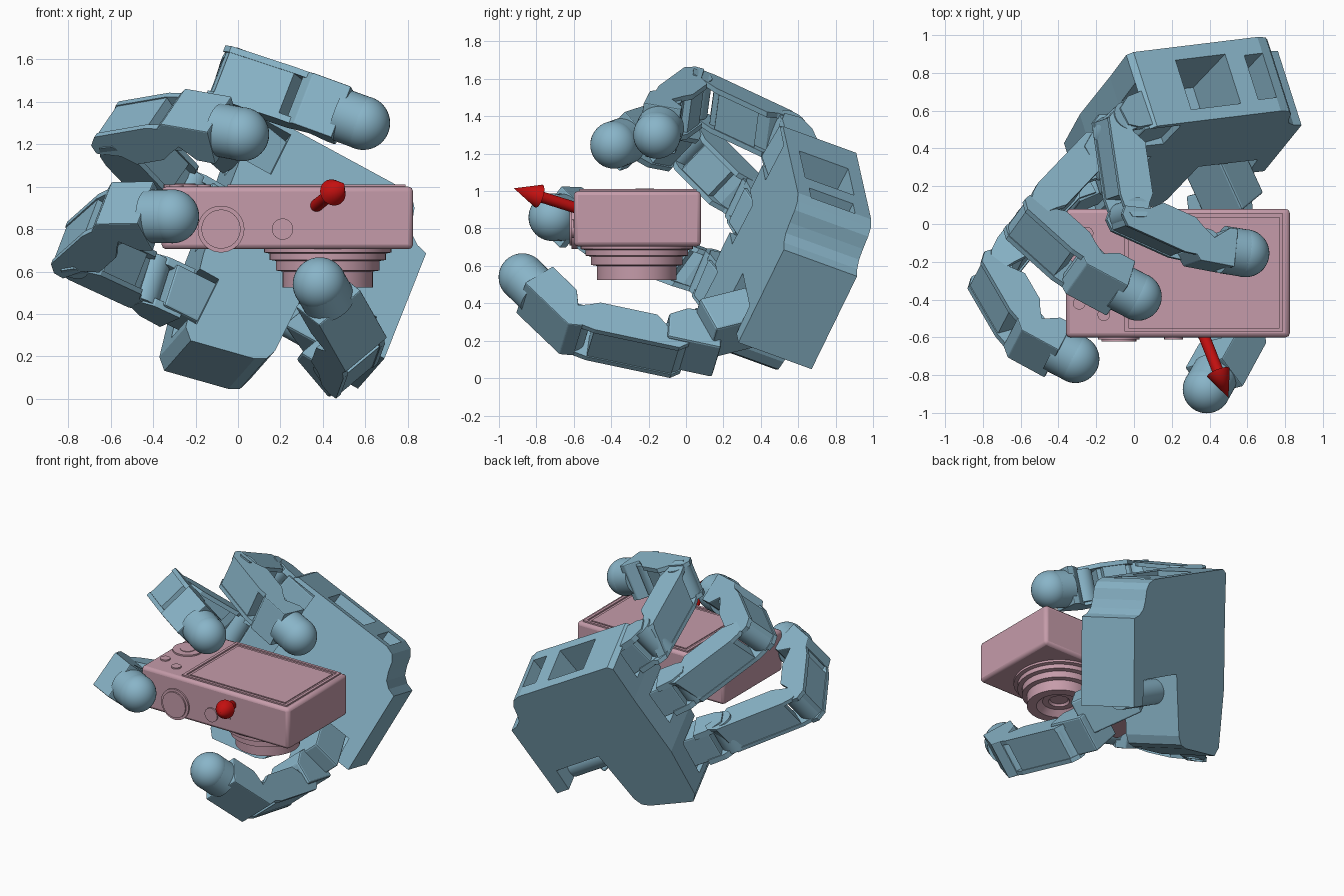
import bpy, bmesh
from math import pi
from mathutils import Vector as V, Matrix

if "Cube" in bpy.data.objects:
    bpy.data.objects.remove(bpy.data.objects["Cube"])


def material(name, rgb):
    m = bpy.data.materials.new(name)
    m.diffuse_color = (*rgb, 1)
    m.use_nodes = True
    m.node_tree.nodes["Principled BSDF"].inputs["Base Color"].default_value = m.diffuse_color
    return m


BLUE = material("blue", (0.25, 0.46, 0.58))
PINK = material("pink", (0.56, 0.33, 0.40))
RED = material("red", (0.55, 0.005, 0.005))


def finish(name, bm, mat, bevel=0.0, smooth=True):
    bmesh.ops.recalc_face_normals(bm, faces=bm.faces)
    me = bpy.data.meshes.new(name)
    bm.to_mesh(me)
    bm.free()
    ob = bpy.data.objects.new(name, me)
    bpy.context.collection.objects.link(ob)
    me.materials.append(mat)
    if bevel:
        b = ob.modifiers.new("bevel", 'BEVEL')
        b.width, b.segments, b.limit_method = bevel, 2, 'ANGLE'
    if smooth:
        bpy.ops.object.select_all(action='DESELECT')
        ob.select_set(True)
        bpy.context.view_layer.objects.active = ob
        bpy.ops.object.shade_smooth_by_angle(angle=0.6)
    return ob


def prism(name, o, a, b, c, pts, c0, c1, mat, bevel=0.0, smooth=False):
    """Extrude a profile given in axes a, b along axis c from c0 to c1."""
    bm = bmesh.new()
    lo = [bm.verts.new(o + a * p + b * q + c * c0) for p, q in pts]
    hi = [bm.verts.new(o + a * p + b * q + c * c1) for p, q in pts]
    bm.faces.new(lo)
    bm.faces.new(hi)
    for i in range(len(pts)):
        j = (i + 1) % len(pts)
        bm.faces.new((lo[i], lo[j], hi[j], hi[i]))
    return finish(name, bm, mat, bevel, smooth)


def rect(p0, p1, q0, q1):
    return [(p0, q0), (p1, q0), (p1, q1), (p0, q1)]


def rod(name, p, q, r1, mat, r2=None):
    bm = bmesh.new()
    d = q - p
    m = Matrix.Translation((p + q) / 2) @ d.to_track_quat('Z', 'Y').to_matrix().to_4x4()
    bmesh.ops.create_cone(bm, cap_ends=True, segments=40, radius1=r1,
                          radius2=r1 if r2 is None else r2, depth=d.length, matrix=m)
    return finish(name, bm, mat)


def ball(name, p, r, mat):
    bm = bmesh.new()
    bmesh.ops.create_uvsphere(bm, u_segments=36, v_segments=20, radius=r,
                              matrix=Matrix.Translation(p))
    return finish(name, bm, mat)


# Palm frame: F to the fingers, N out of the palm, L sideways
F = V((-0.86, -0.10, 0.48)).normalized()
N = V((0.30, -0.90, 0.32))
N = (N - F * N.dot(F)).normalized()
L = F.cross(N)
P = V((0.69, 0.28, 0.19))


def palm_point(l, f, n):
    return P + L * l + F * f + N * n


# Palm plate with thumb notch, side lobe and S-curved wrist shoulder
outline = [(0, 0), (0.585, 0.045), (0.60, 0.10), (0.635, 0.145), (0.69, 0.17), (0.76, 0.19), (0.80, 0.22),
           (0.82, 0.28), (0.81, 1.03), (0.78, 1.06), (0.50, 1.03), (0.02, 0.99), (-0.36, 0.91),
           (-0.41, 0.86), (-0.33, 0.55), (-0.30, 0.50), (-0.24, 0.48), (0.17, 0.48), (0.17, 0.12), (0, 0.10)]
palm = prism("palm", P, L, F, N, outline, -0.435, 0, BLUE)
slots = [("side_window", (0.40, 1.1), (0.50, 0.80), (-0.36, -0.07)),
         ("shoulder_window", (0.55, 1.1), (0.28, 0.39), (-0.34, -0.08))]
for l in (0.68, 0.26, -0.19):
    slots.append(("finger_socket", (l - 0.13, min(l + 0.13, 0.78)), (0.87, 1.2), (-0.27, 0.1)))
for name, ls, fs, ns in slots:
    cut = prism(name + "_cutter", P, L, F, N, rect(*ls, *fs), *ns, BLUE)
    cut.hide_render = True
    cut.hide_viewport = True
    mod = palm.modifiers.new(name, 'BOOLEAN')
    mod.operation, mod.solver, mod.object = 'DIFFERENCE', 'EXACT', cut


def link(name, p, q, w):
    """Finger segment: outer shell, two cheeks and a pocket on the inner side."""
    d = (q - p).normalized()
    t = d.cross(w)
    s = (q - p).length
    cheek = [(-0.08, 0.0), (-0.08, 0.05), (-0.03, 0.095), (s - 0.10, 0.095), (s - 0.03, 0.08),
             (s + 0.03, 0.04), (s + 0.03, -0.04), (s - 0.05, -0.07), (s - 0.11, -0.10),
             (0.11, -0.10), (0.05, -0.04)]
    core = [(-0.06, 0.04), (-0.03, 0.089), (s - 0.10, 0.089), (s - 0.10, -0.05), (0.09, -0.05)]
    prism(name + "_core", p, d, t, w, core, -0.11, 0.11, BLUE)
    for c in (-0.13, 0.10):
        prism(name + "_cheek", p, d, t, w, cheek, c, c + 0.03, BLUE)
    prism(name + "_inner_cover", p, d, t, w, rect(s * 0.3, s - 0.13, -0.09, 0), -0.11, 0.11, BLUE)
    rod(name + "_hinge", q - w * 0.11, q + w * 0.11, 0.078, BLUE)


def finger(name, joints, tip):
    a, b = joints[-1] - joints[-2], tip - joints[-1]
    w = a.cross(b).normalized()
    for i in range(len(joints) - 1):
        link(f"{name}_link_{i + 1}", joints[i], joints[i + 1], w)
    # end segment with round tip
    d = b.normalized()
    t = d.cross(w)
    s = b.length - 0.10
    prism(name + "_end_segment", joints[-1], d, t, w,
          [(-0.08, 0.04), (-0.03, 0.10), (s, 0.105), (s, -0.10), (0.12, -0.10), (0.03, -0.03)],
          -0.13, 0.13, BLUE, 0.006)
    rod(name + "_tip_sleeve", tip - d * 0.13, tip, 0.126, BLUE)
    ball(name + "_tip", tip, 0.127, BLUE)
    return w


# Three fingers with their base blocks
fingers = [
    ("outer_finger", 0.66, 1.0, [(-0.09, 0.52, 1.29), (-0.02, 0.05, 1.51), (0.345, -0.115, 1.39)],
     (0.59, -0.155, 1.30)),
    ("middle_finger", 0.26, 1.0, [(-0.255, 0.33, 0.94), (-0.55, 0.02, 1.25), (-0.26, -0.24, 1.30)],
     (0.02, -0.385, 1.247)),
    ("inner_finger", -0.19, 0.97, [(-0.426, 0.135, 0.55), (-0.75, -0.27, 0.70), (-0.57, -0.58, 0.86)],
     (-0.31, -0.715, 0.86))]
for name, l, f, joints, tip in fingers:
    joints = [V(j) for j in joints]
    base = palm_point(l, f, -0.115)
    d = (joints[0] - base).normalized()
    w = (L - d * L.dot(d)).normalized()
    n = w.cross(d)
    prism(name + "_base", base, d, n, w, rect(-0.16, 0.12, -0.10, 0.10), -0.11, 0.11, BLUE, 0.01)
    for c in (-0.13, 0.09):
        prism(name + "_base_fork", base, d, n, w,
              [(0.02, -0.11), (0.14, -0.10), (0.22, -0.05), (0.22, 0.05), (0.16, 0.08), (0.02, 0.09)],
              c, c + 0.04, BLUE)
    rod(name + "_base_hinge", joints[0] - w * 0.12, joints[0] + w * 0.12, 0.08, BLUE)
    finger(name, joints, V(tip))

# Thumb with motor in the notch, root block and swivel
rod("thumb_motor", palm_point(0.05, 0.10, -0.24), palm_point(0.05, 0.50, -0.24), 0.085, BLUE)
hinge = V((0.50, -0.08, 0.16))
w = finger("thumb", [hinge, V((0.54, -0.60, 0.27))], V((0.385, -0.875, 0.54)))
rod("thumb_hinge", hinge - w * 0.12, hinge + w * 0.12, 0.085, BLUE)
root, knuckle = V((0.40, 0.40, 0.33)), V((0.46, 0.08, 0.19))
for name, o, d, pts in (
        ("thumb_root", root, knuckle - root, rect(-0.06, 0.34, -0.10, 0.12)),
        ("thumb_swivel", knuckle, V((0.05, -1, 0.1)),
         [(-0.09, -0.12), (0.20, -0.10), (0.20, 0.06), (0.10, 0.12), (-0.09, 0.12)])):
    d = (d - w * d.dot(w)).normalized()
    prism(name, o, d, w.cross(d), w, pts, -0.13, 0.13, BLUE, 0.012)

# Compact camera body
X, Y, Z = V((1, 0, 0)), V((0, 1, 0)), V((0, 0, 1))
prism("camera_body", V(), X, Y, Z, rect(-0.36, 0.825, -0.60, 0.08), 0.705, 1.0, PINK, 0.022, True)
# Raised screen frame around a slightly lower display
for r in (rect(-0.05, 0.79, 0.035, 0.055), rect(-0.05, 0.79, -0.57, -0.55),
          rect(-0.05, -0.03, -0.55, 0.035), rect(0.77, 0.79, -0.55, 0.035)):
    prism("screen_frame", V(), X, Y, Z, r, 0.99, 1.01, PINK)
prism("screen", V(), X, Y, Z, rect(-0.01, 0.75, -0.53, 0.015), 0.99, 1.005, PINK)
# Dials and buttons on the back and the edge
for x, y, r, h in ((-0.25, -0.22, 0.10, 0.01), (-0.25, -0.22, 0.05, 0.014), (-0.29, -0.42, 0.033, 0.01),
                   (-0.16, -0.48, 0.033, 0.01), (-0.25, -0.05, 0.035, 0.01)):
    rod("back_button", V((x, y, 0.98)), V((x, y, 1 + h)), r, PINK)
for x, z, r, h in ((-0.08, 0.80, 0.11, 0.012), (-0.08, 0.80, 0.092, 0.022), (0.21, 0.80, 0.05, 0.012)):
    rod("edge_dial", V((x, -0.58, z)), V((x, -0.60 - h, z)), r, PINK)
prism("edge_slot", V(), X, Z, Y, rect(0.34, 0.36, 0.805, 0.845), -0.605, -0.59, PINK)

# Stepped lens with a recessed front
bm = bmesh.new()
prof = [(0.30, 0.72), (0.30, 0.69), (0.275, 0.685), (0.275, 0.655), (0.245, 0.65), (0.245, 0.605),
        (0.213, 0.60), (0.213, 0.525), (0.15, 0.525), (0.11, 0.56), (0.07, 0.56), (0.06, 0.575), (0, 0.575)]
vs = [bm.verts.new((0.423 + r, -0.263, z)) for r, z in prof]
es = [bm.edges.new(vs[i:i + 2]) for i in range(len(vs) - 1)]
bmesh.ops.spin(bm, geom=vs + es, cent=(0.423, -0.263, 0), axis=(0, 0, 1), angle=2 * pi, steps=48)
bmesh.ops.remove_doubles(bm, verts=bm.verts, dist=1e-4)
finish("lens", bm, PINK)

# Direction arrow
start, tip = V((0.35, -0.54, 0.895)), V((0.50, -0.92, 1.015))
d = (tip - start).normalized()
rod("arrow_shaft", start, tip - d * 0.14, 0.03, RED)
rod("arrow_head", tip - d * 0.15, tip, 0.064, RED, 0.0)
